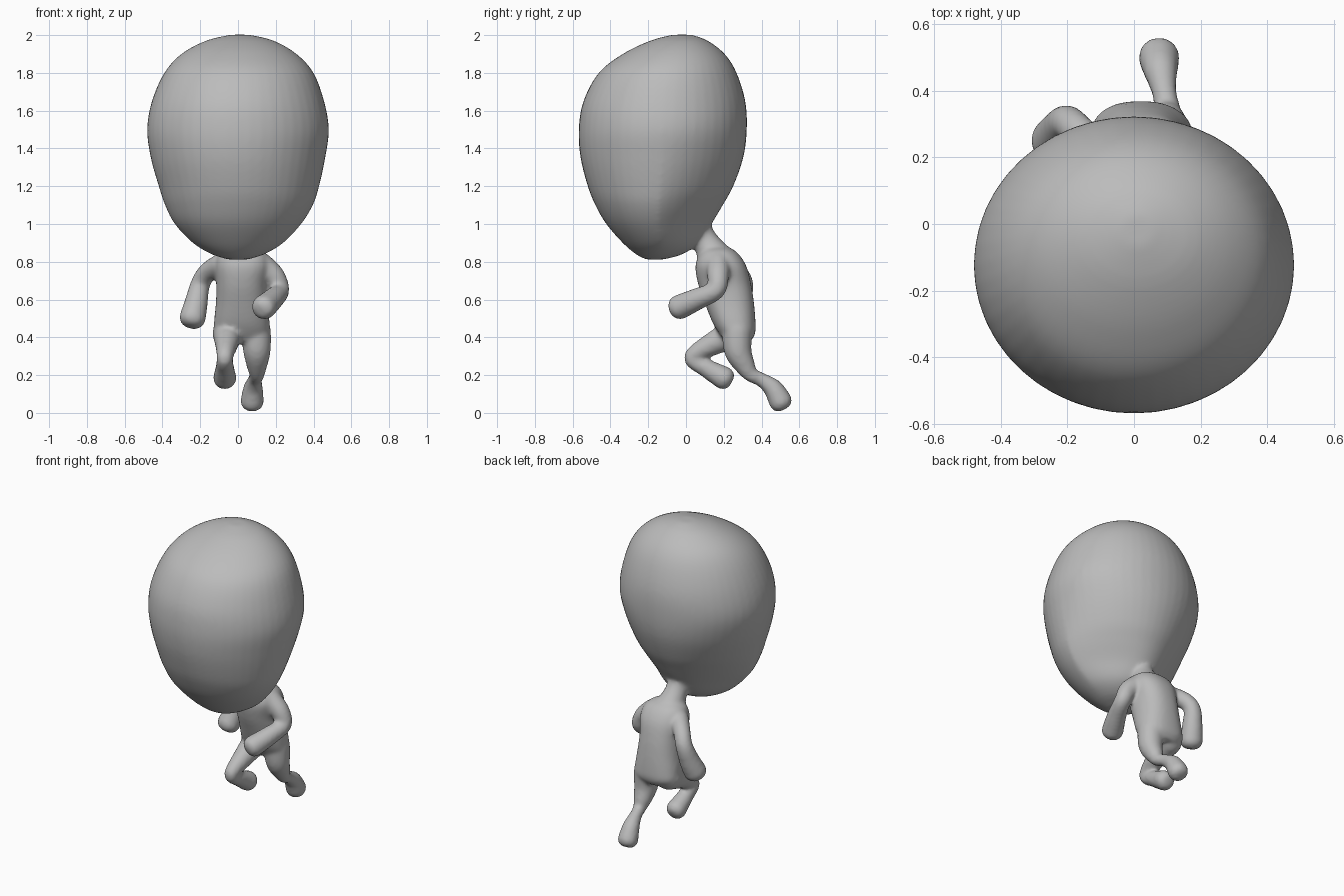
import bpy, bmesh, math
from mathutils import Vector

if "Cube" in bpy.data.objects:
    bpy.data.objects.remove(bpy.data.objects["Cube"], do_unlink=True)

SIDES = 48


def spline(keys, steps=6):
    """Smooth curve through a list of equal-length tuples."""
    pts = [keys[0], *keys, keys[-1]]
    out = []
    for a, b, c, d in zip(pts, pts[1:], pts[2:], pts[3:]):
        for s in range(steps):
            t = s / steps
            out.append([q + t / 2 * (r - p + t * (2 * p - 5 * q + 4 * r - w + t * (3 * (q - r) + w - p)))
                        for p, q, r, w in zip(a, b, c, d)])
    return out + [list(keys[-1])]


def skin(bm, rings):
    """Bridge rings of points into a closed surface."""
    loops = [[bm.verts.new(p) for p in ring] for ring in rings]
    for low, high in zip(loops, loops[1:]):
        for i in range(SIDES):
            j = (i + 1) % SIDES
            bm.faces.new((low[i], low[j], high[j], high[i]))
    bm.faces.new(loops[0][::-1])
    bm.faces.new(loops[-1])


def squared(value, power):
    return math.copysign(abs(value) ** power, value)


def stack(bm, keys, power=1.0):
    """Level sections: z, x centre, front y, back y, half width, narrowing of the back."""
    rings = []
    for z, x, front, back, half, pinch in spline(keys):
        ring = []
        for i in range(SIDES):
            a = math.tau * i / SIDES
            c, s = squared(math.cos(a), power), squared(math.sin(a), power)
            ring.append((x + half * c * (1 - pinch * max(0, s)),
                         (front + back) / 2 + (back - front) / 2 * s, z))
        rings.append(ring)
    skin(bm, rings)


def limb(bm, keys):
    """Round tube through x, y, z, radius with blunt domed ends."""
    path = [(Vector(k[:3]), k[3]) for k in spline(keys)]
    start = (path[0][0] - path[1][0]).normalized()
    end = (path[-1][0] - path[-2][0]).normalized()

    def dome(centre, r, way):
        return [(centre + way * r * 0.8 * math.sin(a), r * math.cos(a) ** 0.7)
                for a in (math.radians(d) for d in range(15, 90, 15))]

    path = dome(*path[0], start)[::-1] + path + dome(*path[-1], end)
    u, rings = None, []
    for i, (p, r) in enumerate(path):
        way = (path[min(i + 1, len(path) - 1)][0] - path[max(i - 1, 0)][0]).normalized()
        u = way.orthogonal() if u is None else u - way * u.dot(way)
        u.normalize()
        v = way.cross(u)
        rings.append([p + r * (u * math.cos(a) + v * math.sin(a))
                      for a in (math.tau * k / SIDES for k in range(SIDES))])
    skin(bm, rings)


bm = bmesh.new()

# Oversized egg-shaped head, narrowing towards the nape
stack(bm, [
    (0.812, 0, -0.21, -0.12, 0.05, 0), (0.84, 0, -0.265, -0.02, 0.14, 0.1),
    (0.9, 0, -0.335, 0.07, 0.24, 0.25), (1.0, 0, -0.422, 0.135, 0.335, 0.35),
    (1.1, 0.005, -0.48, 0.195, 0.392, 0.28), (1.2, 0.005, -0.52, 0.25, 0.425, 0.18),
    (1.35, 0, -0.558, 0.303, 0.462, 0.07), (1.5, 0, -0.568, 0.322, 0.481, 0),
    (1.65, 0, -0.543, 0.314, 0.456, 0), (1.8, 0.005, -0.462, 0.268, 0.395, 0),
    (1.9, 0.005, -0.335, 0.205, 0.305, 0), (1.97, 0.01, -0.19, 0.115, 0.18, 0),
    (2.002, 0.01, -0.07, 0.03, 0.05, 0)])

# Neck
limb(bm, [(0, 0.03, 1.04, 0.09), (0, 0.09, 0.93, 0.067), (0.01, 0.15, 0.83, 0.09)])

# Torso leaning forward
stack(bm, [
    (0.375, 0.02, 0.21, 0.34, 0.1, 0), (0.42, 0.02, 0.175, 0.366, 0.145, 0),
    (0.48, 0.02, 0.14, 0.368, 0.147, 0), (0.58, 0.02, 0.1, 0.36, 0.137, 0),
    (0.68, 0.02, 0.065, 0.345, 0.135, 0), (0.78, 0.025, 0.05, 0.318, 0.145, 0),
    (0.85, 0.02, 0.08, 0.27, 0.12, 0), (0.885, 0.01, 0.12, 0.21, 0.05, 0)], 0.85)

# Left arm, forearm swung forward
limb(bm, [(0.12, 0.17, 0.785, 0.066), (0.19, 0.17, 0.725, 0.058), (0.222, 0.158, 0.65, 0.05),
          (0.185, 0.06, 0.603, 0.058), (0.138, -0.035, 0.56, 0.066)])

# Right arm, elbow swung back
limb(bm, [(-0.09, 0.2, 0.785, 0.06), (-0.16, 0.27, 0.745, 0.052), (-0.2, 0.305, 0.68, 0.052),
          (-0.222, 0.28, 0.58, 0.062), (-0.24, 0.25, 0.505, 0.07)])

# Right leg, knee raised and foot tucked behind
limb(bm, [(-0.055, 0.26, 0.42, 0.08), (-0.06, 0.14, 0.365, 0.062), (-0.07, 0.03, 0.293, 0.043),
          (-0.07, 0.11, 0.236, 0.05), (-0.07, 0.2, 0.185, 0.062)])

# Left leg, trailing with the foot pushing off
limb(bm, [(0.095, 0.27, 0.43, 0.08), (0.1, 0.275, 0.33, 0.073), (0.1, 0.312, 0.25, 0.055),
          (0.1, 0.345, 0.202, 0.04), (0.09, 0.4, 0.175, 0.038), (0.08, 0.46, 0.13, 0.052),
          (0.075, 0.5, 0.062, 0.062)])

bmesh.ops.recalc_face_normals(bm, faces=bm.faces)
mesh = bpy.data.meshes.new("running_figure")
bm.to_mesh(mesh)
bm.free()
figure = bpy.data.objects.new("running_figure", mesh)
bpy.context.collection.objects.link(figure)

# Fuse the parts into one soft skin
fuse = figure.modifiers.new("fuse", 'REMESH')
fuse.mode = 'VOXEL'
fuse.voxel_size = 0.012
fuse.use_smooth_shade = True
soften = figure.modifiers.new("soften", 'SMOOTH')
soften.factor = 0.5
soften.iterations = 8

# Plain grey
grey = bpy.data.materials.new("plain_grey")
grey.use_nodes = True
colour = (0.5, 0.5, 0.5, 1)
grey.diffuse_color = colour
grey.node_tree.nodes["Principled BSDF"].inputs["Base Color"].default_value = colour
mesh.materials.append(grey)
mesh.polygons.foreach_set("use_smooth", [True] * len(mesh.polygons))
